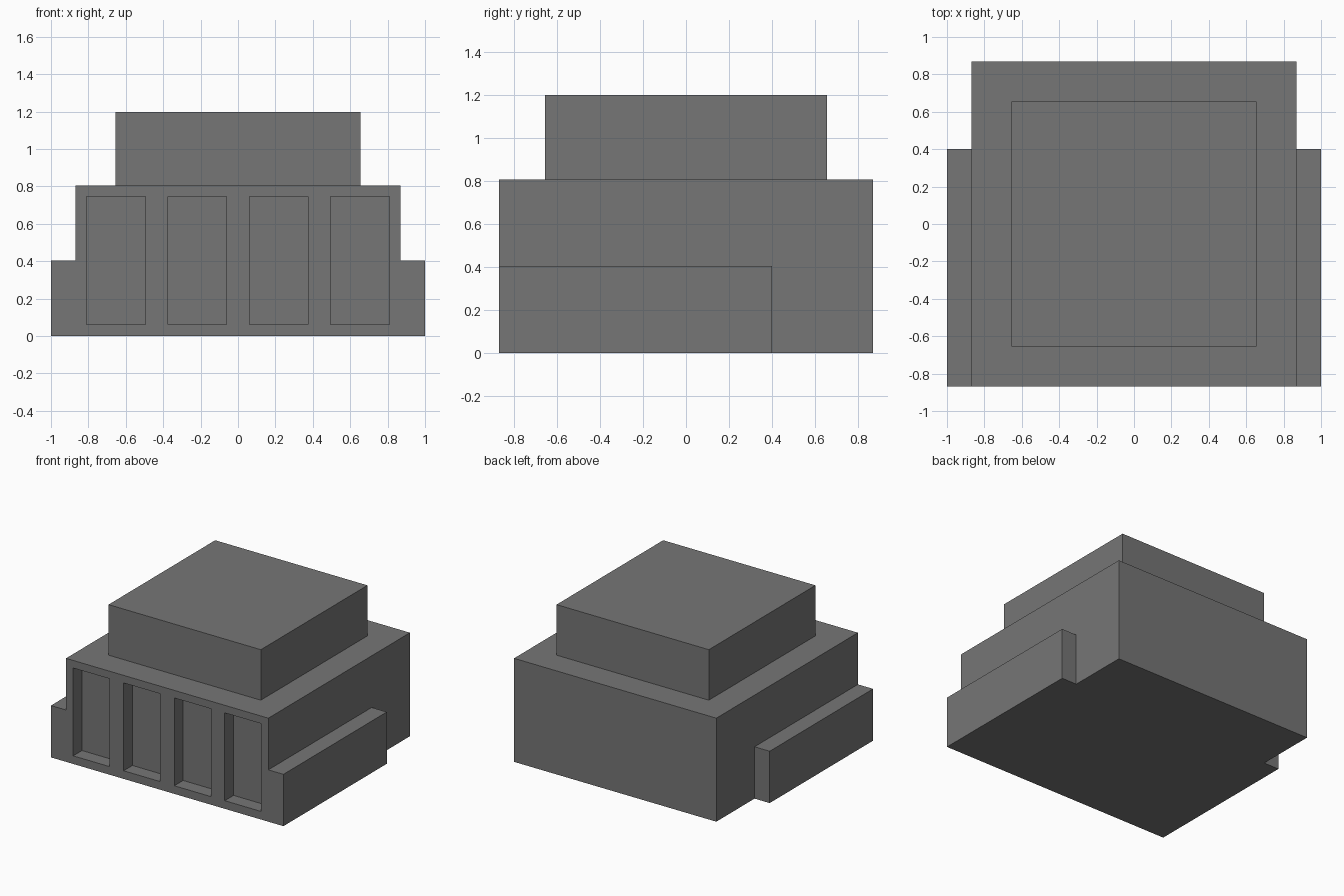
import bpy
import bmesh
import math

if "Cube" in bpy.data.objects:
    bpy.data.objects.remove(bpy.data.objects["Cube"])


def box(name, x, y, z):
    """Box spanning the given (min, max) ranges."""
    bm = bmesh.new()
    bmesh.ops.create_cube(bm, size=1)
    for v in bm.verts:
        for i, (lo, hi) in enumerate((x, y, z)):
            v.co[i] = hi if v.co[i] > 0 else lo
    mesh = bpy.data.meshes.new(name)
    bm.to_mesh(mesh)
    bm.free()
    obj = bpy.data.objects.new(name, mesh)
    bpy.context.collection.objects.link(obj)
    return obj


def combine(target, other, operation):
    """Apply a boolean to target and remove the other object."""
    mod = target.modifiers.new(operation.lower(), 'BOOLEAN')
    mod.operation = operation
    mod.solver = 'EXACT'
    mod.object = other
    bpy.context.view_layer.objects.active = target
    bpy.ops.object.modifier_apply(modifier=mod.name)
    bpy.data.objects.remove(other)


# Main block with the low side wings and the upper storey merged in
building = box("building", (-0.87, 0.87), (-0.87, 0.87), (0, 0.805))
wings = box("side_wings", (-1, 1), (-0.87, 0.40), (0, 0.403))
combine(building, wings, 'UNION')
upper = box("upper_storey", (-0.655, 0.655), (-0.655, 0.655), (0.6, 1.198))
combine(building, upper, 'UNION')

# Four tall recesses in the front wall
for cx in (-0.652, -0.218, 0.218, 0.652):
    cutter = box("recess_cutter", (cx - 0.157, cx + 0.157), (-1, -0.762), (0.063, 0.746))
    cutter.hide_render = True
    combine(building, cutter, 'DIFFERENCE')

# Clean flat faces left by the merges
bm = bmesh.new()
bm.from_mesh(building.data)
bmesh.ops.remove_doubles(bm, verts=bm.verts, dist=1e-5)
bmesh.ops.dissolve_limit(bm, angle_limit=math.radians(1), verts=bm.verts, edges=bm.edges)
bm.to_mesh(building.data)
bm.free()

# Dark grey finish
dark = bpy.data.materials.new("dark_grey")
dark.diffuse_color = (0.18, 0.18, 0.18, 1)
dark.use_nodes = True
dark.node_tree.nodes["Principled BSDF"].inputs["Base Color"].default_value = dark.diffuse_color
building.data.materials.clear()
building.data.materials.append(dark)
for face in building.data.polygons:
    face.material_index = 0
